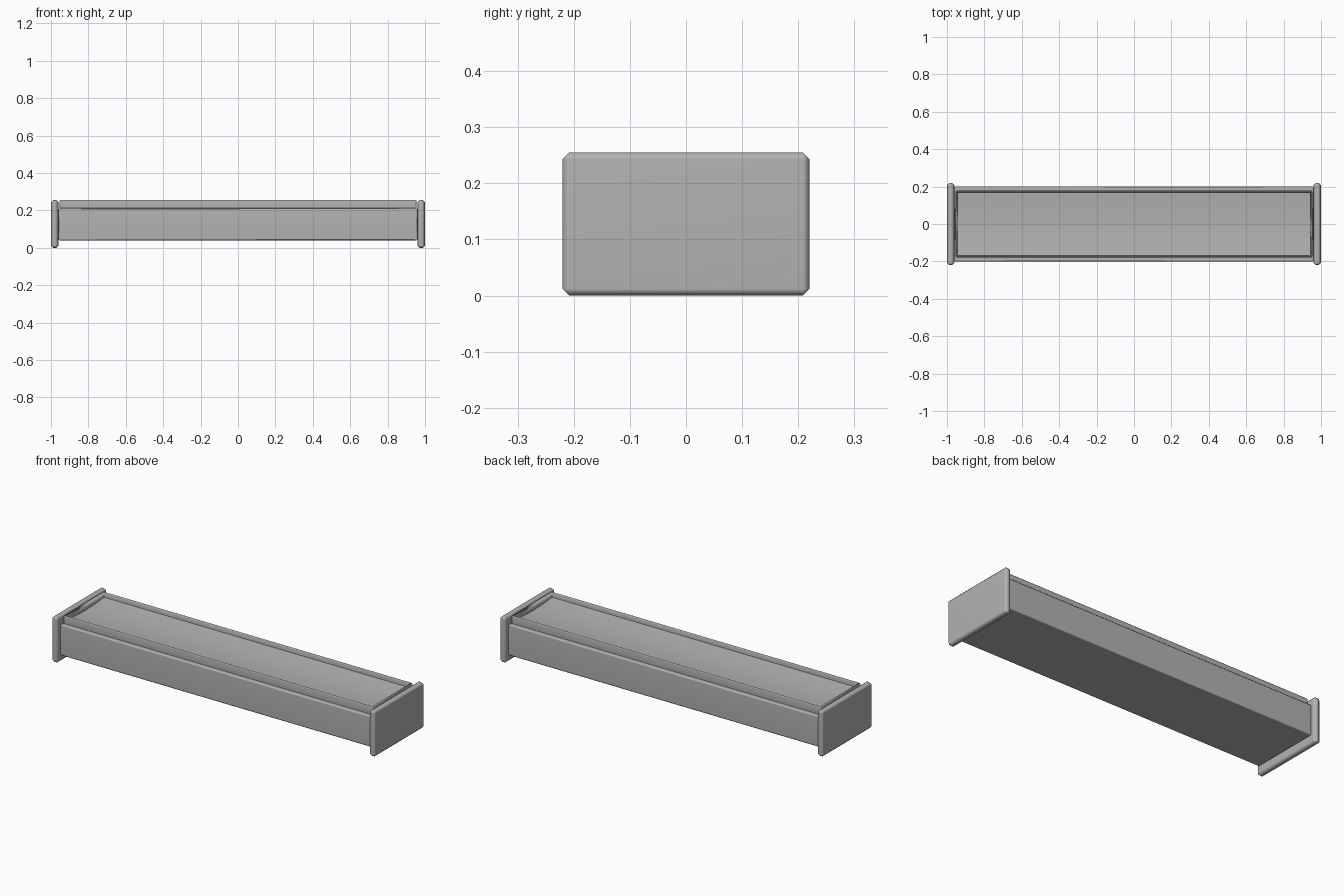
import bpy, bmesh
from math import radians

if "Cube" in bpy.data.objects:
    bpy.data.objects.remove(bpy.data.objects["Cube"])

grey = bpy.data.materials.new("dark_grey")
grey.diffuse_color = (0.45, 0.45, 0.45, 1)
grey.use_nodes = True
grey.node_tree.nodes["Principled BSDF"].inputs["Base Color"].default_value = grey.diffuse_color


def box(name, lo, hi, bevel, hollow=None):
    """Bevelled box between two corners; hollow=(wall, depth, sag) dishes the top."""
    bm = bmesh.new()
    bmesh.ops.create_cube(bm, size=1)
    for v in bm.verts:
        for i in range(3):
            v.co[i] = lo[i] + (v.co[i] + 0.5) * (hi[i] - lo[i])
    if hollow:
        wall, depth, sag = hollow
        bm.normal_update()
        top = max(bm.faces, key=lambda f: f.calc_center_median().z)
        bmesh.ops.inset_region(bm, faces=[top], thickness=wall)
        # sink the floor straight down, leaving the rim in place
        floor = bmesh.ops.extrude_discrete_faces(bm, faces=[top])["faces"][0]
        bmesh.ops.translate(bm, verts=floor.verts, vec=(0, 0, -depth))
        # divide the floor lengthwise and let it sag in a gentle trough
        half = max(v.co.y for v in floor.verts)
        ends = [e for e in floor.edges if abs(e.verts[0].co.y - e.verts[1].co.y) > 0.1]
        cut = bmesh.ops.subdivide_edges(bm, edges=ends, cuts=7, use_grid_fill=True)
        for v in [g for g in cut["geom_inner"] if isinstance(g, bmesh.types.BMVert)]:
            v.co.z -= sag * (1 - (v.co.y / half) ** 2)
    # round outer edges and rim, not the crease around the trough
    bm.normal_update()
    edges = [e for e in bm.edges if e.calc_face_angle_signed(0) > 0.5]
    bmesh.ops.bevel(bm, geom=edges, offset=bevel, segments=1,
                    profile=0.5, affect='EDGES')
    me = bpy.data.meshes.new(name)
    bm.to_mesh(me)
    bm.free()
    me.materials.append(grey)
    ob = bpy.data.objects.new(name, me)
    bpy.context.collection.objects.link(ob)
    bpy.ops.object.select_all(action='DESELECT')
    ob.select_set(True)
    bpy.context.view_layer.objects.active = ob
    bpy.ops.object.shade_smooth_by_angle(angle=radians(60))
    # keep the large faces flat and the bevels soft
    mod = ob.modifiers.new("flat_faces", 'WEIGHTED_NORMAL')
    mod.keep_sharp = True
    return ob


# end plates standing on the floor
for side, name in ((-1, "left_end_plate"), (1, "right_end_plate")):
    x = side * 0.98
    box(name, (x - 0.02, -0.22, 0), (x + 0.02, 0.22, 0.255), 0.012)

# long main body raised between the plates
box("main_body", (-0.96, -0.2, 0.04), (0.96, 0.2, 0.212), 0.006)

# shallow dished tray with a raised rim set into the top
box("top_tray", (-0.955, -0.178, 0.2), (0.955, 0.178, 0.255), 0.005,
    hollow=(0.015, 0.027, 0.01))
